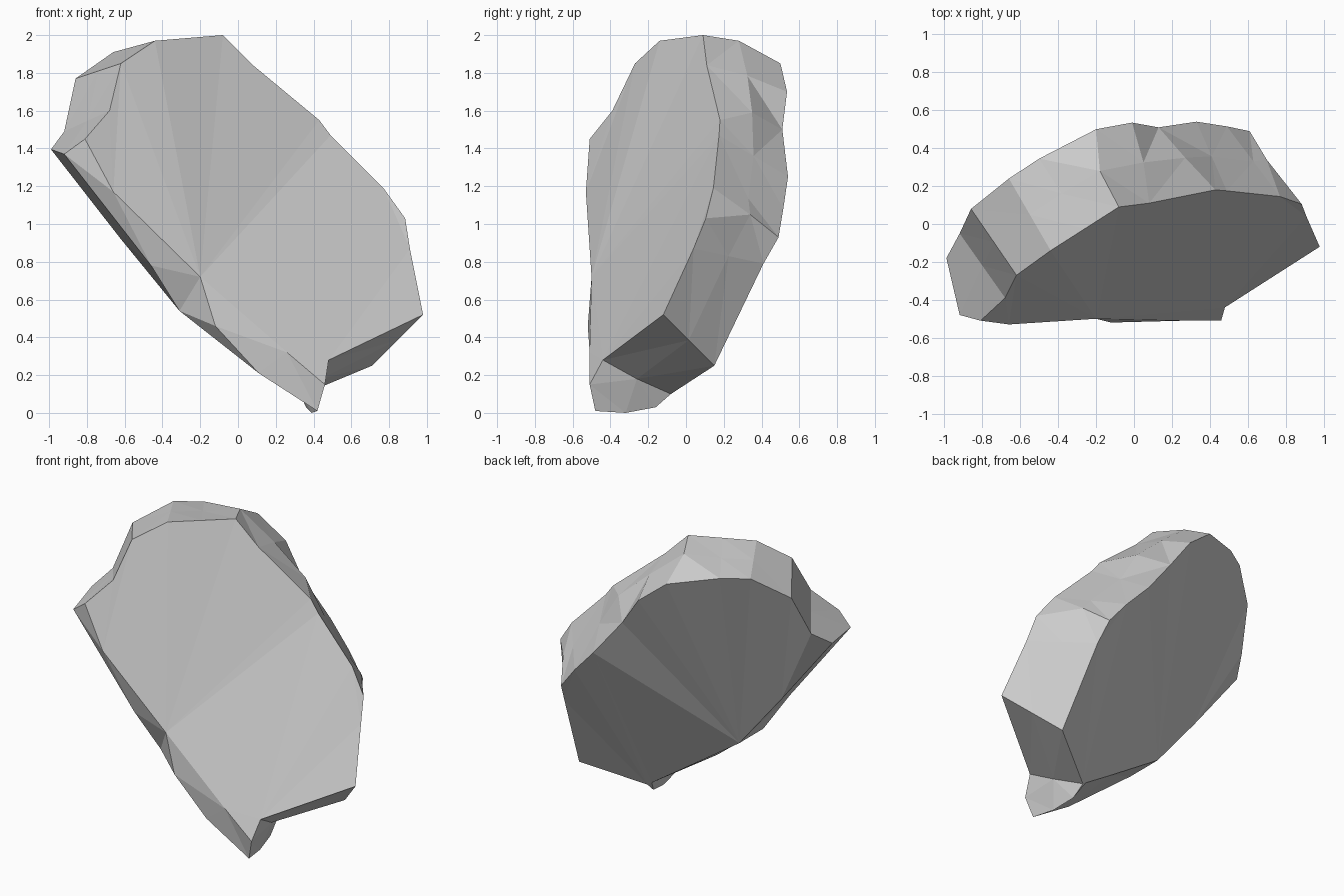
import bpy, bmesh
from mathutils import Vector

# Rim of the broad front face, clockwise from the top
front = [(-.08, .09, 2.0), (.08, .11, 1.84), (.43, .18, 1.55), (.49, .175, 1.47),
         (.77, .145, 1.19), (.885, .105, 1.03), (.91, .04, .87), (.98, -.12, .52),
         (.48, -.44, .28), (.46, -.51, .15), (.26, -.51, .32), (-.12, -.52, .46),
         (-.20, -.50, .72), (-.66, -.53, 1.17), (-.81, -.51, 1.45),
         (-.68, -.39, 1.60), (-.62, -.27, 1.85), (-.44, -.14, 1.97), (-.26, -.025, 1.985)]

# Rim of the back face, same order
back = [(-.20, .50, 1.85), (-.01, .535, 1.70), (.13, .51, 1.50), (.33, .54, 1.25),
        (.49, .515, 1.08), (.61, .49, .93), (.64, .41, .79), (.71, .15, .25),
        (.35, -.08, .10), (.36, -.16, .03), (.32, -.085, .12), (.10, -.105, .265),
        (-.31, -.14, .54), (-.62, -.155, .92), (-.99, -.18, 1.395),
        (-.92, -.05, 1.49), (-.86, .08, 1.77), (-.66, .24, 1.91), (-.50, .345, 1.91)]

# Chipped edge points between the rims; elsewhere the edge is the midpoint
chips = {0: (-.18, .28, 1.97), 1: (.05, .325, 1.785), 2: (.27, .35, 1.59),
         5: (.70, .34, 1.05), 8: (.44, -.26, .18), 9: (.39, -.32, .0),
         10: (.42, -.48, .01), 11: (.11, -.50, .21), 12: (-.31, -.40, .54),
         13: (-.46, -.47, .78), 14: (-.92, -.48, 1.37)}
n = len(front)
middle = [chips.get(i, (Vector(front[i]) + Vector(back[i])) / 2) for i in range(n)]

bm = bmesh.new()
rings = [[bm.verts.new(p) for p in ring] for ring in (front, middle, back)]

# Edge bands of the slab
for a, b in zip(rings, rings[1:]):
    for i in range(n):
        j = (i + 1) % n
        bm.faces.new((a[i], a[j], b[j], b[i]))

# Front and back faces, each creased across the middle
f, _, b = rings
for ring in (f, b):
    bm.faces.new(ring[12:] + ring[:4])
bm.faces.new(f[3:9] + [f[12]])
bm.faces.new(f[8:11] + [f[12]])
bm.faces.new(f[10:13])
bm.faces.new(b[3:9] + b[10:13])
bm.faces.new(b[8:11])

bmesh.ops.triangulate(bm, faces=bm.faces[:])
bmesh.ops.recalc_face_normals(bm, faces=bm.faces[:])
mesh = bpy.data.meshes.new("rock_slab")
bm.to_mesh(mesh)
bm.free()
rock = bpy.data.objects.new("rock_slab", mesh)
bpy.context.collection.objects.link(rock)
